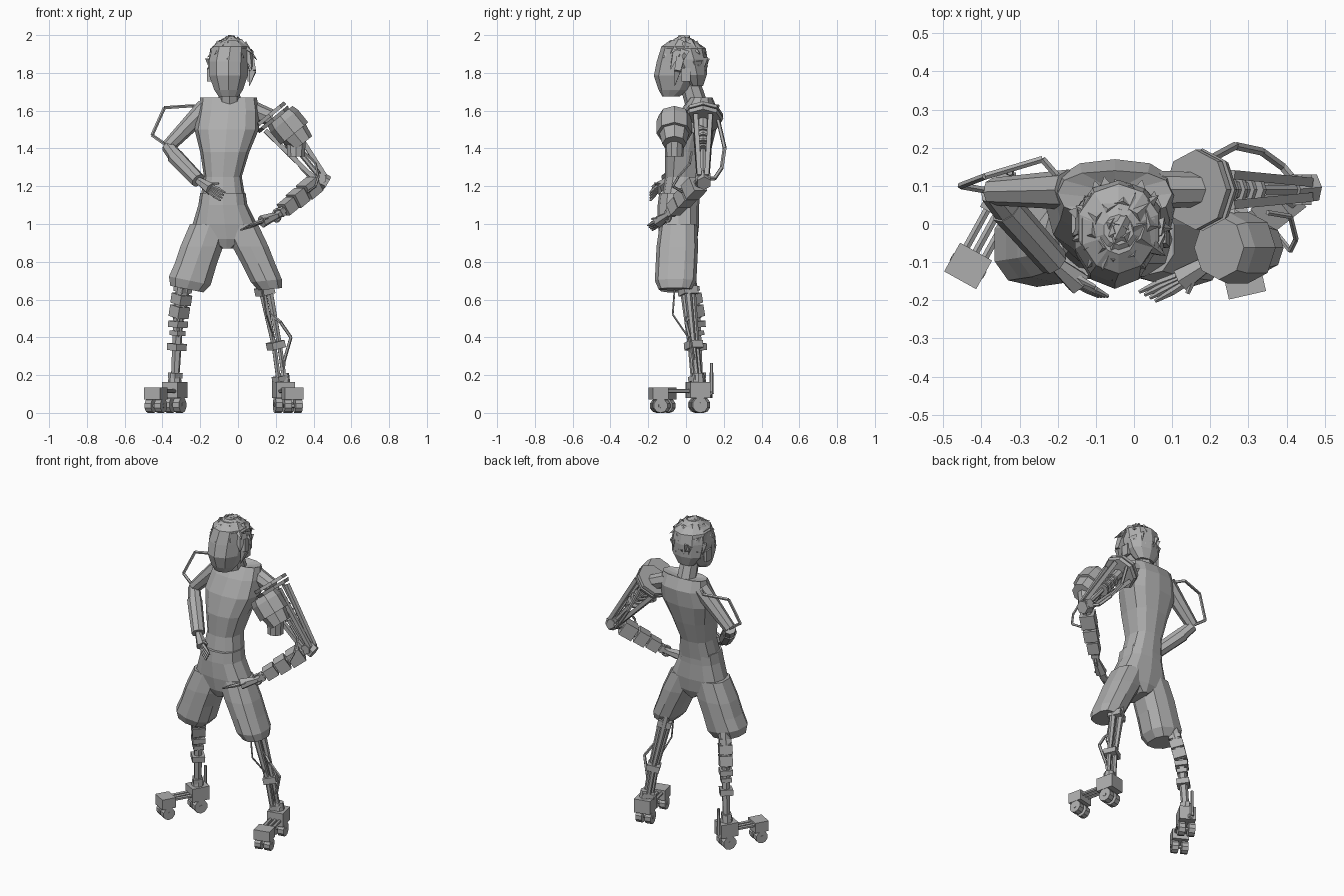
import bpy, bmesh, math, random
from mathutils import Vector, Matrix

random.seed(4)
cube = bpy.data.objects.get("Cube")
if cube:
    bpy.data.objects.remove(cube)

GREY = (.42, .42, .42, 1)
grey = bpy.data.materials.new("plain grey")
grey.use_nodes = True
grey.diffuse_color = GREY
grey.node_tree.nodes["Principled BSDF"].inputs["Base Color"].default_value = GREY
UP = Vector((0, 0, 1))


def finish(name, bm):
    bmesh.ops.recalc_face_normals(bm, faces=bm.faces)
    mesh = bpy.data.meshes.new(name)
    bm.to_mesh(mesh)
    bm.free()
    mesh.materials.append(grey)
    obj = bpy.data.objects.new(name, mesh)
    bpy.context.collection.objects.link(obj)


def frame(start, end):
    start, end = Vector(start), Vector(end)
    turn = (end - start).to_track_quat('Z', 'Y').to_matrix().to_4x4()
    return Matrix.Translation((start + end) / 2) @ turn, (end - start).length


def limb(bm, start, end, radius, end_radius=None, sides=6, flat=1):
    matrix, length = frame(start, end)
    bmesh.ops.create_cone(bm, cap_ends=True, segments=sides, radius1=radius,
                          radius2=radius if end_radius is None else end_radius,
                          depth=length, matrix=matrix @ Matrix.Diagonal((1, flat, 1, 1)))


def block(bm, start, end, width, height):
    matrix, length = frame(start, end)
    bmesh.ops.create_cube(bm, size=1, matrix=matrix @ Matrix.Diagonal((width, height, length, 1)))


def tube(name, points, radius):
    bm = bmesh.new()
    for start, end in zip(points, points[1:]):
        limb(bm, start, end, radius, sides=5)
    finish(name, bm)


def beads(bm, start, end, spec):
    # blocks threaded on a line: (from, to, width), the first two as fractions of it
    for first, last, width in spec:
        block(bm, start.lerp(end, first), start.lerp(end, last), width, width)


def loft(name, rings, sides=12, power=.8):
    # each ring: height, centre x, centre y, radius x, radius y, optional tilt
    bm = bmesh.new()
    loops = []
    for z, cx, cy, rx, ry, *tilt in rings:
        loop = []
        for i in range(sides):
            angle = math.tau * i / sides - math.pi / 2
            x, y = (math.copysign(abs(v) ** power, v) for v in (math.cos(angle), math.sin(angle)))
            loop.append(bm.verts.new((cx + rx * x, cy + ry * y, z + sum(tilt) * rx * x)))
        loops.append(loop)
    for lower, upper in zip(loops, loops[1:]):
        for i in range(sides):
            j = (i + 1) % sides
            bm.faces.new((lower[i], lower[j], upper[j], upper[i]))
    bm.faces.new(loops[0])
    bm.faces.new(loops[-1])
    finish(name, bm)


# Torso and neck
loft("torso", [(1.13, -.08, -.03, .12, .1), (1.25, -.08, -.01, .1, .1),
               (1.38, -.07, .01, .13, .12), (1.5, -.06, .04, .17, .12),
               (1.6, -.05, .07, .16, .1), (1.67, -.05, .08, .15, .06),
               (1.65, -.05, .07, .06, .04)])
bm = bmesh.new()
limb(bm, (-.045, .065, 1.6), (-.045, .02, 1.75), .06, .054, sides=8)
finish("neck", bm)

# Shorts: a hip piece and two legs that widen to a turned-in hem
loft("shorts_hips", [(1.165, -.08, -.035, .12, .107), (1.1, -.08, -.04, .13, .11),
                     (1, -.07, -.04, .17, .11), (.92, -.06, -.04, .13, .1),
                     (.87, -.06, -.04, .03, .08)])


def shorts_leg(side, hip, hem, radius, hem_radius, slant):
    hip, hem = Vector(hip), Vector(hem)
    rings = []
    for along, size in ((0, .9), (.4, 1), (.7, 1), (1, 1), (1.15, .8)):
        centre = hip.lerp(hem, along)
        width = (radius + (hem_radius - radius) * along) * size
        rings.append((centre.z, centre.x, centre.y, width, .11 * size, slant * (along >= 1)))
    loft("shorts_" + side + "_leg", rings, sides=10)


shorts_leg("right", (-.15, -.04, 1), (-.255, -.055, .7), .12, .115, -.2)
shorts_leg("left", (.01, -.04, 1), (.15, -.055, .7), .11, .085, .1)

# Head, ears and spiky hair
loft("head", [(1.675, -.05, -.08, .055, .045), (1.71, -.05, -.06, .08, .085),
              (1.785, -.05, -.04, .107, .13), (1.86, -.05, -.025, .11, .13),
              (1.94, -.04, -.02, .1, .11), (1.975, -.04, -.02, .05, .06)], sides=10, power=1)
loft("hair_cap", [(1.73, -.04, .05, .06, .04), (1.79, -.04, .035, .105, .075),
                  (1.87, -.04, .01, .115, .105), (1.93, -.04, -.01, .11, .115),
                  (1.985, -.04, -.015, .04, .04)], sides=10, power=1)
bm = bmesh.new()
for side in (-1, 1):
    ear = Vector((-.047 + side * .107, 0, 1.79))
    block(bm, ear - UP * .035, ear + UP * .035, .02, .05)
finish("ears", bm)

bm = bmesh.new()
crown = Vector((-.037, -.015, 1.86))
for lift, count in ((60, 6), (38, 10), (14, 12), (-12, 12), (-34, 11)):
    for i in range(count):
        turn = math.tau * (i + random.random() * .7) / count
        rise = math.radians(lift + random.uniform(-6, 6))
        around = Vector((math.cos(turn), math.sin(turn), 0))
        out = around * math.cos(rise) + UP * math.sin(rise)
        down = around * math.sin(rise) - UP * math.cos(rise)
        if (lift < 30 and out.y < -.5) or (lift < 0 and out.y < .15):
            continue
        sweep = around.cross(UP) * random.uniform(-.03, .03)
        root = crown + out * .11 - around * .01
        tip = root + down * random.uniform(.05, .075) + out * random.uniform(.008, .024) + sweep
        limb(bm, root - down * .035, tip, .042, .001, sides=4, flat=.6)
limb(bm, (-.03, 0, 1.965), (-.05, -.04, 2), .04, .002, sides=4)
lock = Vector((.078, -.045, 1.81))
limb(bm, crown + Vector((.1, -.015, .02)), lock, .03, .024, sides=4)
limb(bm, lock, lock - Vector((.018, .015, .08)), .024, .001, sides=4)
finish("hair_spikes", bm)


def hand(name, wrist, palm, tip, spread):
    wrist, palm, tip, spread = map(Vector, (wrist, palm, tip, spread))
    bm = bmesh.new()
    limb(bm, wrist, palm, .02, .034)
    for finger in range(4):
        offset = spread * (finger - 1.5)
        knuckle = palm.lerp(tip, .5) + offset * .9
        limb(bm, palm + offset * .6, knuckle, .011, .01, sides=5)
        limb(bm, knuckle, tip + offset, .01, .005, sides=5)
    limb(bm, wrist.lerp(palm, .5), palm.lerp(tip, .3) + spread * 3, .013, .006, sides=5)
    finish(name, bm)


# Right arm, resting on the hip
shoulder, elbow = Vector((-.17, .09, 1.615)), Vector((-.37, .085, 1.41))
cuff, wrist = Vector((-.335, .04, 1.36)), Vector((-.21, -.1, 1.23))
bm = bmesh.new()
limb(bm, shoulder, elbow, .053, .036, sides=8)
limb(bm, elbow, cuff.lerp(wrist, .1), .036, .04, sides=8)
finish("right_upper_arm", bm)
bm = bmesh.new()
limb(bm, cuff, wrist, .044, .04, sides=8)
finish("right_forearm", bm)
hand("right_hand", wrist, (-.145, -.155, 1.185), (-.08, -.19, 1.145), (.008, 0, .014))
tube("right_arm_strut", [shoulder, (-.24, .17, 1.625), (-.39, .125, 1.615),
                         (-.455, .1, 1.47), elbow], .009)

# Left shoulder plates and pad, all facing down the slanted arm
shoulder, elbow = Vector((.18, .09, 1.56)), Vector((.44, .09, 1.24))
slope = (elbow - shoulder).normalized()
bm = bmesh.new()
limb(bm, (.06, .09, 1.61), shoulder, .05, .045, sides=8)
limb(bm, shoulder - slope * .03, shoulder - slope * .01, .105, sides=8)
limb(bm, shoulder, shoulder + slope * .02, .108, .1, sides=8)
finish("left_shoulder_plate", bm)
bm = bmesh.new()
pad = Vector((.245, -.062, 1.545))
limb(bm, pad - slope * .035, pad, .084, .094, sides=8)
limb(bm, pad, pad + slope * .085, .094, sides=8)
limb(bm, pad + slope * .085, pad + slope * .155, .078, .064, sides=8)
barrel = pad + slope * .1
limb(bm, barrel, barrel - UP * .11, .054, .048, sides=10)
block(bm, pad, shoulder + slope * .09, .05, .05)
finish("left_shoulder_pad", bm)

# Left upper arm of rods, with a ribbed piston and hoses
bm = bmesh.new()
across = Vector((.055, 0, .042))
deep = Vector((0, .04, 0))
for i in (-1, 1):
    for j in (-1, 1):
        block(bm, shoulder + slope * .03 + across * i + deep * j,
              elbow + across * i * .36 + deep * j * .5, .024, .024)
limb(bm, shoulder, shoulder.lerp(elbow, .45), .032, .026, sides=8)
limb(bm, shoulder, elbow, .014)
for rib in range(4):
    place = shoulder + slope * (.09 + rib * .038)
    limb(bm, place, place + slope * .013, .04, sides=8)
finish("left_upper_arm", bm)
tube("left_arm_hose", [(.2, .17, 1.55), (.265, .205, 1.4), (.335, .19, 1.3),
                       (.39, .15, 1.24), elbow], .011)
tube("left_arm_cable", [(.35, .03, 1.38), (.41, .02, 1.32), (.425, -.04, 1.25),
                        (.41, -.07, 1.2), (.37, -.02, 1.17)], .007)

# Left elbow, forearm, wrist ring and hand
wrist = Vector((.205, -.095, 1.045))
bm = bmesh.new()
limb(bm, (.415, .09, 1.25), (.472, .095, 1.215), .042, .04)
limb(bm, elbow - deep, elbow + deep, .03)
finish("left_elbow", bm)
bm = bmesh.new()
limb(bm, elbow, wrist, .028, .022)
beads(bm, elbow, wrist, [(.14, .38, .086), (.42, .62, .08), (.65, .85, .068), (.88, .94, .045)])
finish("left_forearm", bm)
along = (wrist - elbow).normalized().cross(UP).cross(UP) * .03
angles = [math.tau * i / 8 for i in range(9)]
tube("left_wrist_ring", [wrist + along * math.cos(a) + UP * .032 * math.sin(a) for a in angles], .008)
hand("left_hand", wrist, (.125, -.145, 1.012), (.035, -.19, .98), (.014, -.008, .008))

# Right lower leg: stacked blocks on a core
hip, knee, ankle = (Vector(v) for v in ((-.285, .015, .7), (-.316, .05, .5), (-.335, .07, .14)))
bm = bmesh.new()
limb(bm, hip, knee, .04, .032, sides=8)
limb(bm, knee, ankle, .028, .022)
beads(bm, hip, knee, [(.18, .3, .07), (.36, .62, .078), (.67, .97, .076)])
beads(bm, knee, ankle, [(.04, .13, .074), (.18, .25, .06), (.37, .47, .074), (.8, .88, .055)])
limb(bm, knee - deep, knee.lerp(ankle, .45), .01, sides=5)
finish("right_lower_leg", bm)

# Left lower leg: parallel rods with bent struts
hip, knee, ankle = (Vector(v) for v in ((.13, .005, .7), (.2, .04, .36), (.23, .06, .14)))
bm = bmesh.new()
for i in range(3):
    angle = math.tau * i / 3
    offset = Vector((math.cos(angle), math.sin(angle), 0)) * .02
    limb(bm, hip + offset * 1.3, knee + offset, .021, .014)
    limb(bm, knee + offset, ankle + offset, .014)
beads(bm, hip, knee, [(.1, .22, .08), (.95, 1.06, .076)])
beads(bm, knee, ankle, [(.75, .87, .065)])
finish("left_lower_leg", bm)
tube("left_leg_strut", [hip.lerp(knee, .5), (.225, 0, .48), (.28, .02, .4),
                        (.245, .04, .28), ankle], .009)
tube("left_leg_wire", [(.13, -.06, .66), (.15, -.07, .52), knee], .005)


# Wheeled feet: heel block, toe block, joining rods and paired wheels
def foot(side, heel, toe, width):
    heel, toe = Vector(heel), Vector(toe)
    forward = (toe - heel).normalized()
    sideways = UP.cross(forward)
    bm = bmesh.new()
    for place, half, height, lift in ((heel, .055, .085, .122), (toe, .043, .064, .103)):
        centre = place + UP * lift
        block(bm, centre - forward * half, centre + forward * half, width, height)
    limb(bm, heel + UP * .12, heel + UP * .21, .042, .03, sides=8)
    for rod in (-1, 0, 1):
        offset = sideways * rod * .028 + UP * .115
        limb(bm, heel + offset, toe + offset, .011)
    finish(side + "_foot", bm)
    bm = bmesh.new()
    for place, radius in ((heel, .042), (toe, .038)):
        hub = place + UP * radius
        limb(bm, hub - sideways * .05, hub + sideways * .05, .012)
        for wheel in (-1, 1):
            limb(bm, hub + sideways * wheel * .01, hub + sideways * wheel * .048, radius, sides=10)
    finish(side + "_foot_wheels", bm)


foot("right", (-.335, .07, 0), (-.435, -.11, 0), .096)
foot("left", (.24, .065, 0), (.288, -.145, 0), .1)
bm = bmesh.new()
spike = Vector((-.325, .135, .1))
limb(bm, spike - deep, spike, .018)
limb(bm, spike, spike + UP * .165, .012, .008)
finish("right_heel_spike", bm)
